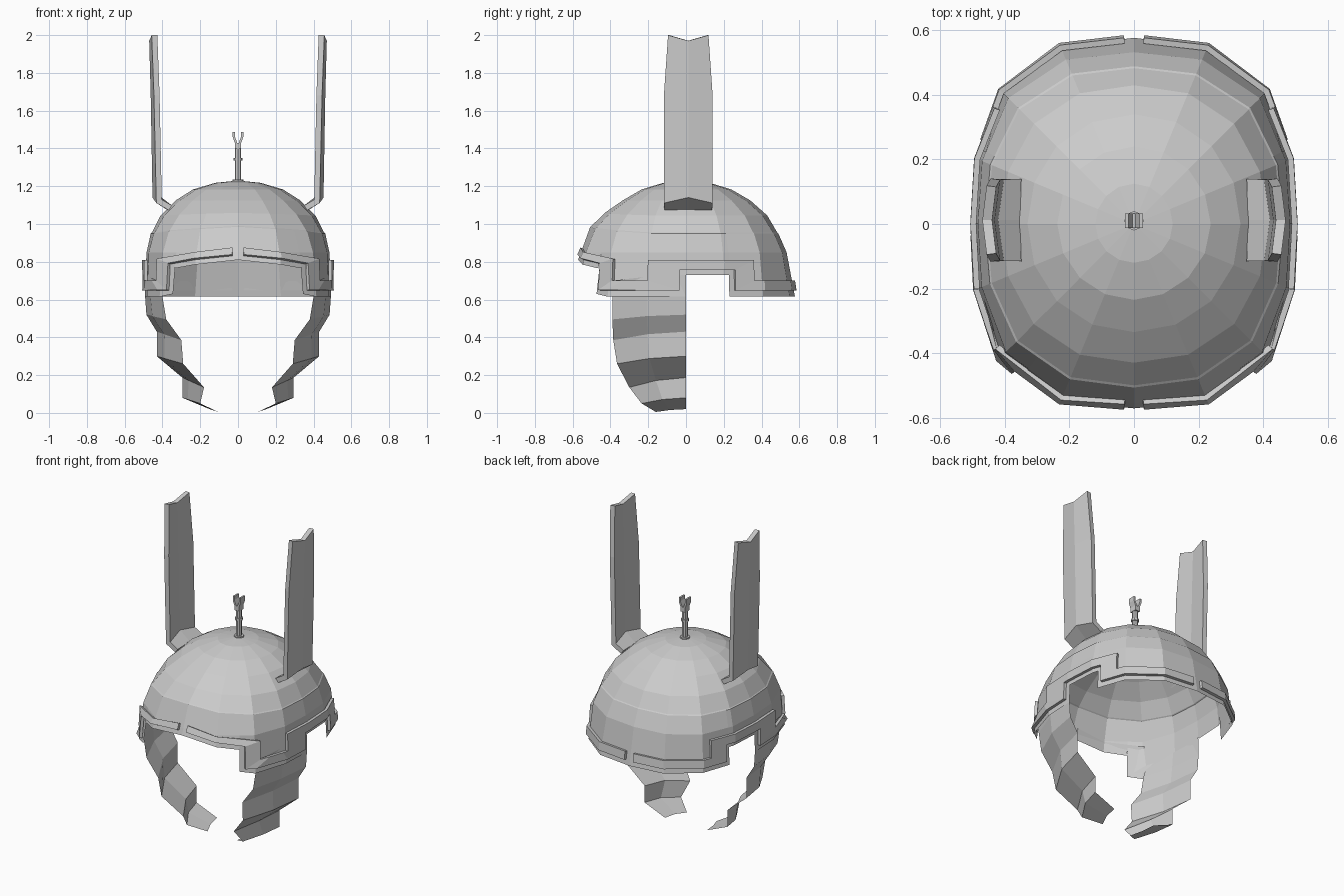
import bpy, math
from math import cos, sin, radians

if "Cube" in bpy.data.objects:
    bpy.data.objects.remove(bpy.data.objects["Cube"])

STEP = 22.5  # 16-sided shell


def make(name, verts, faces, thick=0.0, mirror=True):
    me = bpy.data.meshes.new(name)
    me.from_pydata(verts, [], faces)
    ob = bpy.data.objects.new(name, me)
    bpy.context.collection.objects.link(ob)
    if thick:
        m = ob.modifiers.new("Thickness", 'SOLIDIFY')
        m.thickness, m.offset = thick, 0
        m.use_even_offset = True
    if mirror:
        ob.modifiers.new("Mirror", 'MIRROR')
    return ob


def grid(name, rows, thick=0.0):
    n = len(rows[0])
    faces = [(i * n + j, i * n + j + 1, (i + 1) * n + j + 1, (i + 1) * n + j)
             for i in range(len(rows) - 1) for j in range(n - 1)]
    return make(name, [p for r in rows for p in r], faces, thick)


def oval(deg, a, bf, bb, n):
    # squarish oval, with separate front and back depth
    c, s = cos(radians(deg)), sin(radians(deg))
    b = bf if s < 0 else bb
    r = (abs(c / a) ** n + abs(s / b) ** n) ** (-1 / n)
    return r * c, r * s


def facet(deg, ring, off=0.0):
    # point on the straight side of the 16-sided ring
    k = math.floor(deg / STEP + 1e-6)
    a, bf, bb, n = ring
    r = (a + off, bf + off, bb + off, n)
    p, q = oval(k * STEP, *r), oval((k + 1) * STEP, *r)
    c, s = cos(radians(deg)), sin(radians(deg))
    dx, dy = q[0] - p[0], q[1] - p[1]
    t = (c * p[1] - s * p[0]) / (s * dx - c * dy)
    return p[0] + t * dx, p[1] + t * dy


# flare of the lower band: z, (half width, front, back, squareness)
BAND = [(0.615, (0.492, 0.60, 0.577, 2.7)),
        (0.82, (0.49, 0.57, 0.545, 2.7)),
        (0.955, (0.462, 0.507, 0.489, 2.5))]


def band_point(deg, z, off=0.0):
    lo, hi = (BAND[0], BAND[1]) if z < BAND[1][0] else (BAND[1], BAND[2])
    t = (z - lo[0]) / (hi[0] - lo[0])
    ring = tuple(u + (v - u) * t for u, v in zip(lo[1], hi[1]))
    return (*facet(deg, ring, off), z)


def lift(deg):
    # brow line rises to a point at the front
    return 0.035 * max(0, (-deg - 22.5) / 67.5)


# dome
angles = [-90 + STEP * i for i in range(9)]
dome_rings = [(1.23, (0.002, 0.002, 0.002, 2)), (1.218, (0.12, 0.12, 0.125, 2)),
              (1.183, (0.238, 0.235, 0.24, 2)), (1.125, (0.33, 0.335, 0.34, 2.1)),
              (1.045, (0.41, 0.43, 0.43, 2.3)), (0.955, (0.456, 0.50, 0.483, 2.5))]
rows = [[(*facet(d, r), z + lift(d) * (i == 5) + lift(d) * 0.4 * (i == 4)) for d in angles]
        for i, (z, r) in enumerate(dome_rings)]
ledge = [(*facet(d, BAND[2][1]), 0.95 + lift(d)) for d in angles]
grid("dome", rows + [ledge])

# lower band with stepped brow and ear cut-outs
edge = [(-90, .81), (-67.5, .785), (-54, .765), (-54, .63), (-45, .615), (-22.5, .615),
        (0, .615), (0, .73), (22.5, .73), (26, .73), (26, .615), (45, .615),
        (67.5, .615), (90, .615)]
verts, faces = [], []
for (d0, z0), (d1, z1) in zip(edge, edge[1:]):
    if d0 == d1:
        continue
    k = len(verts)
    for d, z in ((d0, z0), (d1, z1)):
        x, y = facet(d, BAND[2][1])
        verts += [(x, y, 0.95 + lift(d)), band_point(d, 0.85), band_point(d, z)]
    faces += [(k, k + 1, k + 4, k + 3), (k + 1, k + 2, k + 5, k + 4)]
make("lower_band", verts, faces)

# raised trim following the band edge
low = [(-87, .835), (-67.5, .815), (-51, .79), (-51, .65), (-45, .65), (-22.5, .648),
       (-4, .648), (-4, .757), (0, .757), (22.5, .757), (29, .757), (29, .648),
       (45, .648), (67.5, .648), (87, .648)]
high = [(-87, .872), (-67.5, .848), (-42, .815), (-42, .70), (-36, .70), (-26, .70),
        (-22.5, .70), (-22.5, .81), (0, .81), (22.5, .81), (40, .81), (40, .70),
        (45, .70), (67.5, .70), (87, .70)]
grid("edge_trim", [[band_point(d, z, 0.008) for d, z in low],
                   [band_point(d, z, 0.008) for d, z in high]], thick=0.018)

# stepped cheek guards: rear x, rear z, front x, front y, front z
cheek = [(.492, .73, .425, -.39, .70), (.492, .62, .40, -.39, .615),
         (.485, .52, .38, -.39, .495), (.43, .43, .30, -.385, .385),
         (.43, .30, .29, -.365, .26), (.295, .187, .18, -.30, .135),
         (.295, .08, .20, -.235, .05), (.15, .02, .105, -.16, .005)]
rows = []
for rx, rz, fx, fy, fz in cheek:
    mid = (rx + (fx - rx) * 0.3, fy * 0.53, rz + (fz - rz) * 0.3)
    rows.append([(rx, 0, rz), mid, (fx, fy, fz)])
grid("cheek_guard", rows)

# tall side plates: mid x, mid z, side x, side z, half depth
plate = [(.362, 1.085, .358, 1.085, .127), (.437, 1.147, .418, 1.12, .127),
         (.447, 1.68, .430, 1.68, .127), (.455, 1.97, .442, 2.0, .105)]
rows = [[(sx, .012 - h, sz), (mx, .012, mz), (sx, .012 + h, sz)]
        for mx, mz, sx, sz, h in plate]
grid("side_plate", rows, thick=0.03)


# crest holder: round base, pole, collar and two-pronged fork
def rod(name, r, z0, z1):
    bpy.ops.mesh.primitive_cylinder_add(vertices=8, radius=r, depth=z1 - z0,
                                        location=(0, 0.01, (z0 + z1) / 2))
    bpy.context.object.name = name


rod("holder_base", 0.03, 1.215, 1.235)
rod("holder_pole", 0.017, 1.22, 1.42)
rod("holder_collar", 0.024, 1.335, 1.35)
prong = [(0, 1.40), (.017, 1.40), (.017, 1.43), (.028, 1.46), (.028, 1.488),
         (.017, 1.488), (.017, 1.465), (.004, 1.43), (0, 1.43)]
n = len(prong)
verts = [(x, y, z) for y in (-.013, .033) for x, z in prong]
faces = [tuple(range(n)), tuple(range(2 * n - 1, n - 1, -1))]
faces += [(i, i + n, i + n + 1, i + 1) for i in range(n - 1)]
make("holder_fork", verts, faces)
